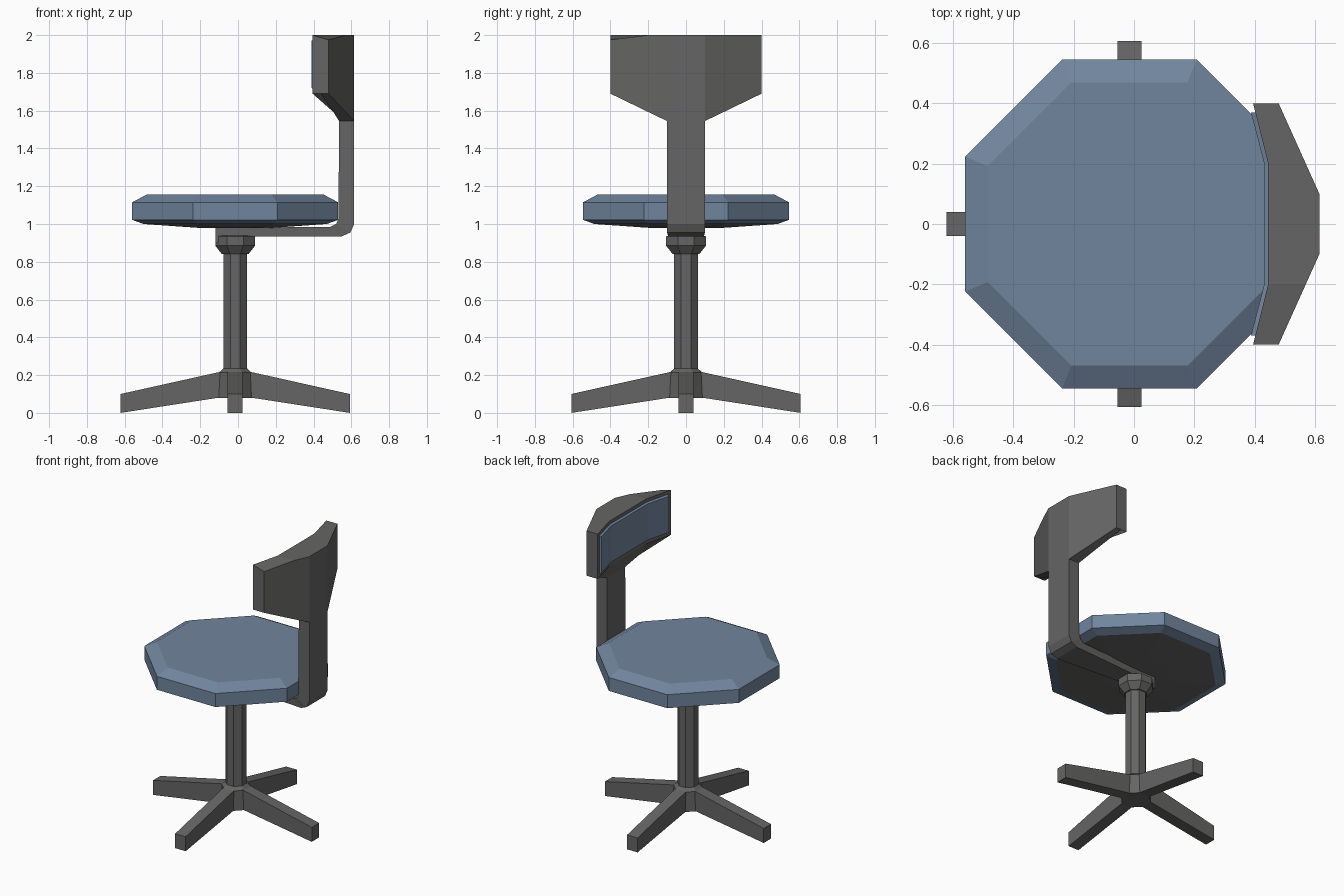
import bpy
import bmesh
from mathutils import Matrix, Vector

old = bpy.data.objects.get("Cube")
if old:
    bpy.data.objects.remove(old)


def make_material(name, rgb):
    mat = bpy.data.materials.new(name)
    mat.use_nodes = True
    color = (*rgb, 1)
    mat.diffuse_color = color
    mat.node_tree.nodes["Principled BSDF"].inputs["Base Color"].default_value = color
    return mat


grey = make_material("dark grey", (0.13, 0.13, 0.128))
blue = make_material("slate blue", (0.165, 0.235, 0.34))
CENTRE = -0.015  # x position of the column


def loft(name, rings, *mats):
    """Skin a list of matching rings and cap both ends."""
    bm = bmesh.new()
    loops = [[bm.verts.new(p) for p in ring] for ring in rings]
    n = len(loops[0])
    for a, b in zip(loops, loops[1:]):
        for i in range(n):
            j = (i + 1) % n
            bm.faces.new((a[i], a[j], b[j], b[i]))
    bm.faces.new(loops[0][::-1])
    bm.faces.new(loops[-1])
    bmesh.ops.recalc_face_normals(bm, faces=bm.faces)
    mesh = bpy.data.meshes.new(name)
    bm.to_mesh(mesh)
    bm.free()
    for mat in mats:
        mesh.materials.append(mat)
    obj = bpy.data.objects.new(name, mesh)
    bpy.context.collection.objects.link(obj)
    return obj


def octagon(r, z, flat=0.41):
    """Eight-sided ring with flats facing the axes."""
    f = r * flat
    pts = [(r, -f), (r, f), (f, r), (-f, r), (-r, f), (-r, -f), (-f, -r), (f, -r)]
    return [(x + CENTRE, y, z) for x, y in pts]


# Seat cushion with a shallow grey underside
seat = loft("seat", [octagon(0.2, 0.98), octagon(0.485, 1.0), octagon(0.545, 1.022),
                     octagon(0.545, 1.115), octagon(0.47, 1.155)], blue, grey)
for face in seat.data.polygons:
    if face.center.z < 1.0:
        face.material_index = 1

# Column, collar and the bracket under the seat
loft("column", [octagon(0.0625, 0.15), octagon(0.0625, 0.86)], grey)
loft("collar", [octagon(0.07, 0.84), octagon(0.105, 0.885), octagon(0.105, 0.935),
                octagon(0.085, 0.94)], grey)
loft("seat_bracket", [[(x, y, z) for x, y in ((-0.12, -0.06), (0.035, -0.06),
                                              (0.035, 0.06), (-0.12, 0.06))]
                      for z in (0.9, 0.99)], grey)

# Base hub and four splayed legs
loft("base_hub", [octagon(0.09, 0.08), octagon(0.085, 0.215), octagon(0.0625, 0.235)], grey)
for k, name in enumerate(("left", "back", "right", "front")):
    turn = Matrix.Rotation(k * 1.5707963, 3, "Z")
    rings = []
    for d, low, high, w in ((0.04, 0.085, 0.225, 0.04), (0.09, 0.08, 0.215, 0.04),
                            (0.607, 0.0, 0.1, 0.04)):
        corners = ((d, -w, low), (d, w, low), (d, w, high), (d, -w, high))
        rings.append([turn @ Vector(c) + Vector((CENTRE, 0, 0)) for c in corners])
    loft(name + "_leg", rings, grey)

# Bent support from bracket to backrest: outer point, inner point, half width
path = [((0.0, 0.935), (0.0, 0.985), 0.06),
        ((0.55, 0.935), (0.49, 0.985), 0.095),
        ((0.595, 0.955), (0.52, 1.0), 0.1),
        ((0.615, 1.0), (0.532, 1.03), 0.1),
        ((0.615, 1.56), (0.535, 1.56), 0.1)]
loft("back_support", [[(o[0], -w, o[1]), (o[0], w, o[1]), (i[0], w, i[1]), (i[0], -w, i[1])]
                      for o, i, w in path], grey)

# Curved backrest shell: y, front x, lower ridge x, back x, lowest z
half = [(0.4, 0.395, 0.44, 0.48, 1.69), (0.2, 0.445, 0.505, 0.57, 1.593),
        (0.1, 0.445, 0.535, 0.615, 1.545)]
sections = [(-y, *rest) for y, *rest in half] + half[::-1]
rings = []
for y, front, ridge, back, low in sections:
    back_top = 1.975 if y == -0.4 else 2.0
    rings.append([(front, y, 1.69), (ridge, y, low), (back, y, low),
                  (back, y, back_top), (front, y, 2.0)])
loft("backrest", rings, grey)

# Backrest pad with bevelled rim
rings = []
for y, front in ((-0.37, 0.388), (-0.2, 0.432), (0.2, 0.432), (0.37, 0.388)):
    rings.append([(front + 0.03, y, 1.705), (front, y, 1.72),
                  (front, y, 1.97), (front + 0.03, y, 1.985)])
loft("backrest_pad", rings, blue)
